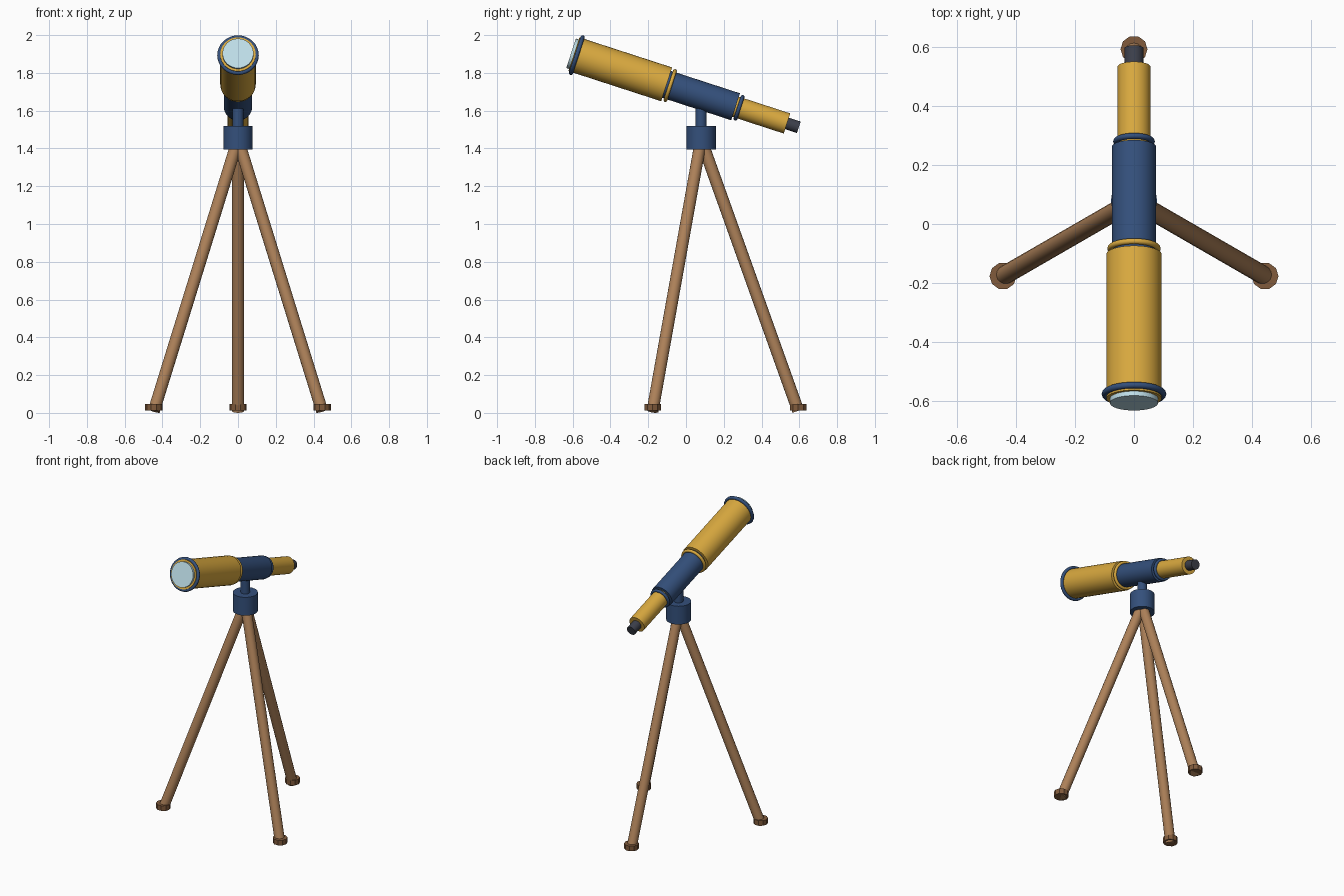
import bpy, math
from math import sin, cos, radians
from mathutils import Vector

if "Cube" in bpy.data.objects:
    bpy.data.objects.remove(bpy.data.objects["Cube"])


def material(name, rgb):
    m = bpy.data.materials.new(name)
    m.diffuse_color = (*rgb, 1)
    m.use_nodes = True
    m.node_tree.nodes["Principled BSDF"].inputs["Base Color"].default_value = m.diffuse_color
    return m


GOLD = material("gold", (0.70, 0.40, 0.05))
BLUE = material("navy_blue", (0.034, 0.08, 0.20))
WOOD = material("wood", (0.42, 0.22, 0.10))
FOOT = material("dark_wood", (0.22, 0.105, 0.045))
GLASS = material("glass", (0.52, 0.74, 0.82))
DARK = material("charcoal", (0.045, 0.05, 0.07))

CENTRE_Y = 0.08
PIVOT = Vector((0, CENTRE_Y, 1.68))
TILT = radians(18)
AXIS = Vector((0, cos(TILT), -sin(TILT)))   # points from lens to eyepiece


def finish(name, mat):
    o = bpy.context.object
    o.name = name
    o.data.materials.append(mat)
    bpy.ops.object.shade_smooth_by_angle(angle=radians(32))
    return o


def rod(name, a, b, r, mat, sides=32):
    a, b = Vector(a), Vector(b)
    rot = (b - a).to_track_quat('Z', 'Y').to_euler()
    bpy.ops.mesh.primitive_cylinder_add(vertices=sides, radius=r, depth=(b - a).length,
                                        location=(a + b) / 2, rotation=rot)
    return finish(name, mat)


def tube(name, s0, s1, r, mat):
    return rod(name, PIVOT + AXIS * s0, PIVOT + AXIS * s1, r, mat)


def ring(name, s, major, minor, mat):
    bpy.ops.mesh.primitive_torus_add(major_segments=32, minor_segments=12,
                                     major_radius=major, minor_radius=minor,
                                     location=PIVOT + AXIS * s,
                                     rotation=AXIS.to_track_quat('Z', 'Y').to_euler())
    return finish(name, mat)


# Telescope barrel
tube("front_barrel", -0.708, -0.192, 0.094, GOLD)
tube("middle_barrel", -0.20, 0.192, 0.075, BLUE)
tube("rear_barrel", 0.18, 0.478, 0.056, GOLD)
tube("eyepiece", 0.47, 0.544, 0.032, DARK)
tube("lens", -0.724, -0.70, 0.082, GLASS)

# Collars at the joints
ring("front_collar", -0.692, 0.099, 0.011, BLUE)
ring("middle_collar", -0.172, 0.081, 0.010, GOLD)
ring("rear_collar", 0.211, 0.061, 0.010, BLUE)

# Mount
rod("mount_hub", (0, CENTRE_Y, 1.394), (0, CENTRE_Y, 1.52), 0.078, BLUE)
rod("mount_post", (0, CENTRE_Y, 1.51), (0, CENTRE_Y, 1.66), 0.029, BLUE, 24)

# Tripod legs and feet
for i, angle in enumerate((90, 210, 330)):
    d = Vector((cos(radians(angle)), sin(radians(angle)), 0))
    base = Vector((0, CENTRE_Y, 0))
    foot = base + d * 0.514
    rod(f"leg_{i + 1}", foot + Vector((0, 0, 0.011)),
        base + d * 0.01 + Vector((0, 0, 1.42)), 0.032, WOOD, 16)
    o = rod(f"foot_{i + 1}", foot + Vector((0, 0, 0.012)), foot + Vector((0, 0, 0.047)),
            0.046, FOOT, 10)
    o.rotation_euler.z += radians(90)
